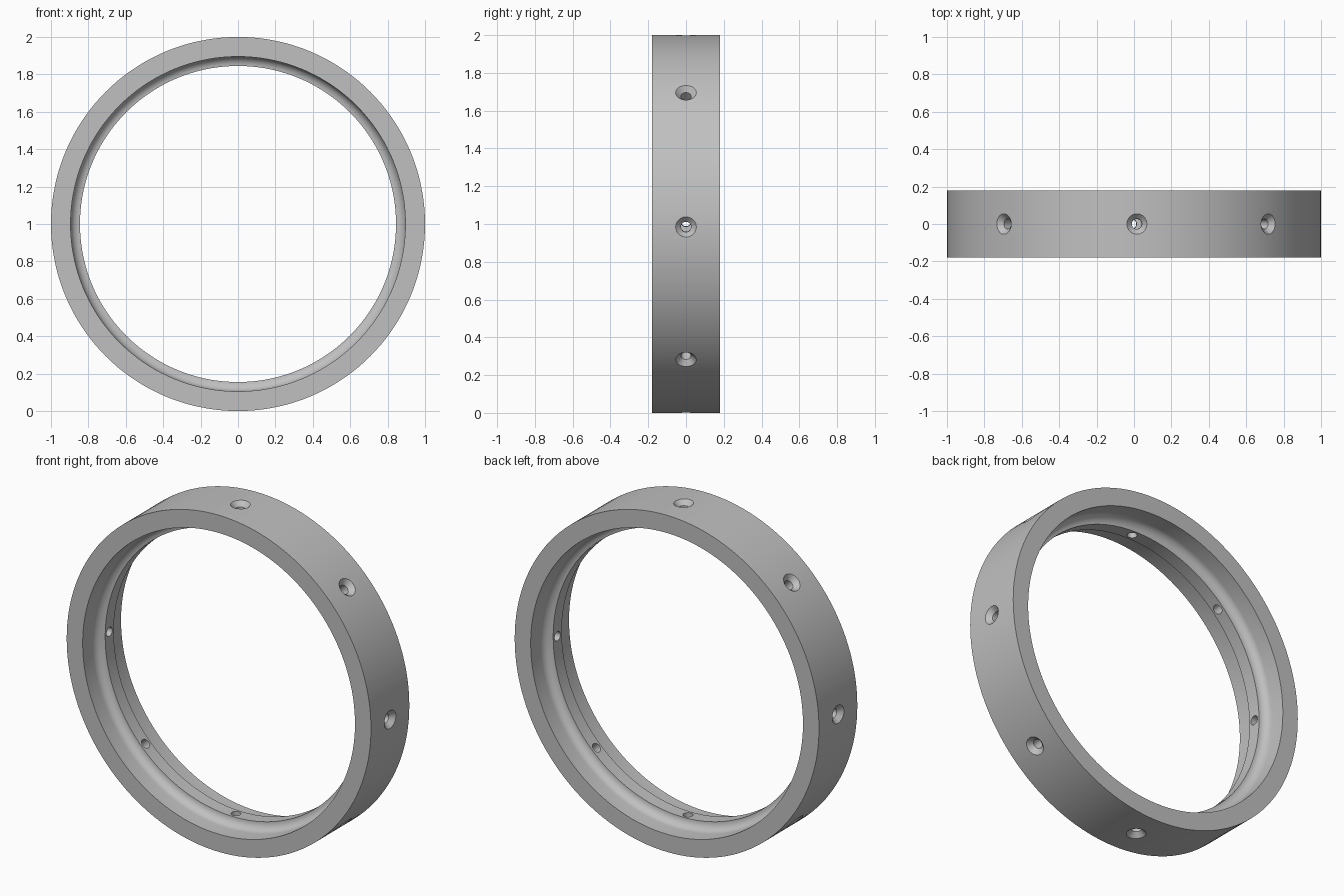
import bpy, bmesh
from math import sin, cos, pi, radians
from mathutils import Matrix

cube = bpy.data.objects.get("Cube")
if cube:
    bpy.data.objects.remove(cube, do_unlink=True)

metal = bpy.data.materials.new("satin grey metal")
metal.use_nodes = True
GREY = (0.53, 0.53, 0.53, 1)
metal.diffuse_color = GREY
metal.node_tree.nodes["Principled BSDF"].inputs["Base Color"].default_value = GREY


def lathe(bm, profile, steps, matrix):
    """Revolve a closed (radius, height) profile around z, then place it."""
    verts = [bm.verts.new((r, 0, h)) for r, h in profile]
    edges = [bm.edges.new((v, verts[(i + 1) % len(verts)])) for i, v in enumerate(verts)]
    before = set(bm.verts) - set(verts)
    bmesh.ops.spin(bm, geom=verts + edges, cent=(0, 0, 0), axis=(0, 0, 1),
                   angle=2 * pi, steps=steps, use_duplicate=False)
    new = [v for v in bm.verts if v not in before]
    bmesh.ops.transform(bm, matrix=matrix, verts=new)


def finish(name, bm):
    bmesh.ops.remove_doubles(bm, verts=bm.verts, dist=1e-5)
    bmesh.ops.dissolve_degenerate(bm, edges=bm.edges, dist=1e-6)
    loose = [e for e in bm.edges if not e.link_faces]
    bmesh.ops.delete(bm, geom=loose, context='EDGES')
    bmesh.ops.recalc_face_normals(bm, faces=bm.faces)
    mesh = bpy.data.meshes.new(name)
    bm.to_mesh(mesh)
    bm.free()
    mesh.materials.append(metal)
    obj = bpy.data.objects.new(name, mesh)
    bpy.context.collection.objects.link(obj)
    return obj


# Ring body: plain outside, raised inner rib with a concave fillet on each side
HALF, BORE, RIB, RIB_HALF = 0.18, 0.895, 0.845, 0.04
FILLET = BORE - RIB
arc = [(RIB + FILLET * cos(a), RIB_HALF + FILLET * (1 - sin(a)))
       for a in (i * pi / 16 for i in range(9))]
half_profile = [(1, HALF), (BORE, HALF)] + arc
profile = half_profile + [(r, -h) for r, h in reversed(half_profile)]
bm = bmesh.new()
lathe(bm, profile, 144, Matrix.Translation((0, 0, 1)) @ Matrix.Rotation(pi / 2, 4, 'X'))
ring = finish("ring_body", bm)

# Eight countersunk radial screw holes
bm = bmesh.new()
bore = [(0, 0.78), (0.027, 0.78), (0.027, 0.972), (0.075, 1.02), (0, 1.02)]
for i in range(8):
    turn = Matrix.Rotation(radians(45 * i + 0.9), 4, 'Y')
    lathe(bm, bore, 32, Matrix.Translation((0, 0, 1)) @ turn)
cutter = finish("hole_cutter", bm)
cutter.hide_render = True

cut = ring.modifiers.new("screw holes", 'BOOLEAN')
cut.operation, cut.solver, cut.object = 'DIFFERENCE', 'EXACT', cutter
bpy.ops.object.select_all(action='DESELECT')
bpy.context.view_layer.objects.active = ring
ring.select_set(True)
bpy.ops.object.modifier_apply(modifier=cut.name)
bpy.data.objects.remove(cutter, do_unlink=True)
bpy.ops.object.shade_smooth_by_angle(angle=radians(30))
